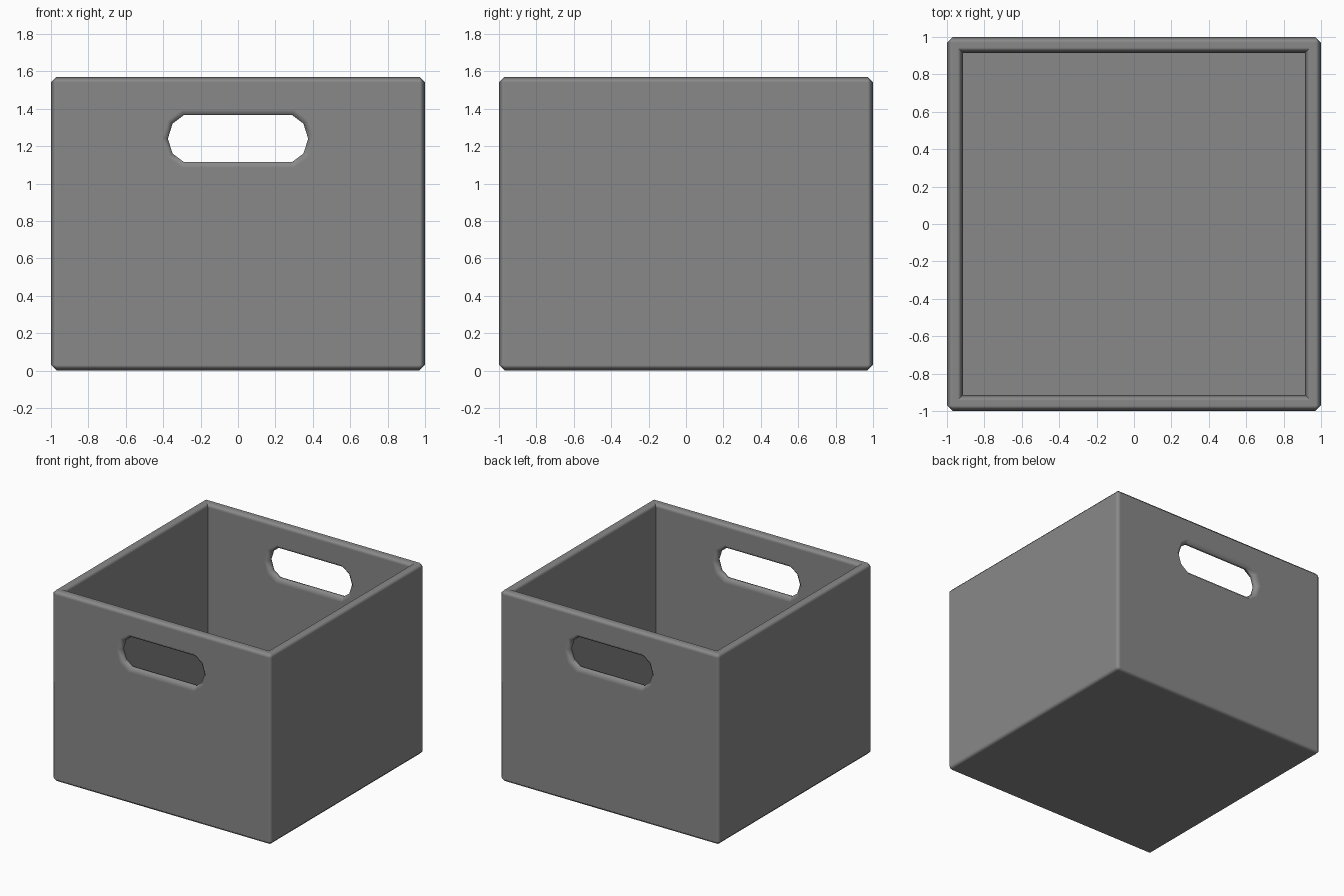
import bpy, bmesh, math

if "Cube" in bpy.data.objects:
    bpy.data.objects.remove(bpy.data.objects["Cube"])

HEIGHT, WALL, BEVEL = 1.57, 0.085, 0.03


def block(name, half, z0, z1):
    bpy.ops.mesh.primitive_cube_add(size=1, location=(0, 0, (z0 + z1) / 2))
    ob = bpy.context.object
    ob.name = name
    ob.scale = (2 * half, 2 * half, z1 - z0)
    bpy.ops.object.transform_apply(location=True, scale=True)
    return ob


def cut(target, cutter):
    mod = target.modifiers.new("cut", 'BOOLEAN')
    mod.operation, mod.object, mod.solver = 'DIFFERENCE', cutter, 'EXACT'
    bpy.context.view_layer.objects.active = target
    bpy.ops.object.modifier_apply(modifier=mod.name)
    bpy.data.objects.remove(cutter, do_unlink=True)


# Open box with a hollow interior
box = block("storage_box", 1.0, 0, HEIGHT)
cut(box, block("interior_cutter", 1.0 - WALL, WALL, HEIGHT + 0.5))

# Handle slot through the front and back walls
quarter = [(0.29, 0.125), (0.35, 0.08), (0.375, 0.0)]
right = quarter + [(x, -z) for x, z in quarter[1::-1]]
outline = right + [(-x, -z) for x, z in right]
bm = bmesh.new()
face = bm.faces.new([bm.verts.new((x, -1.5, z + 1.24)) for x, z in outline])
ext = bmesh.ops.extrude_face_region(bm, geom=[face], use_keep_orig=True)
for v in ext["geom"]:
    if isinstance(v, bmesh.types.BMVert):
        v.co.y = 1.5
bmesh.ops.recalc_face_normals(bm, faces=bm.faces)
mesh = bpy.data.meshes.new("handle_cutter")
bm.to_mesh(mesh)
bm.free()
slot = bpy.data.objects.new("handle_cutter", mesh)
bpy.context.collection.objects.link(slot)
cut(box, slot)

# Chamfer every outward edge: shell, rim and handle openings
bm = bmesh.new()
bm.from_mesh(box.data)
bmesh.ops.remove_doubles(bm, verts=bm.verts, dist=0.0005)
edges = [e for e in bm.edges if len(e.link_faces) == 2 and e.is_convex
         and e.calc_face_angle() > math.radians(60)]
bmesh.ops.bevel(bm, geom=edges, offset=BEVEL, offset_type='OFFSET', segments=1,
                profile=0.5, affect='EDGES', clamp_overlap=False)
bm.to_mesh(box.data)
bm.free()

# Smooth chamfers while the large walls stay flat
bpy.ops.object.select_all(action='DESELECT')
box.select_set(True)
bpy.context.view_layer.objects.active = box
bpy.ops.object.shade_smooth_by_angle(angle=math.radians(60))
weighted = box.modifiers.new("flat_walls", 'WEIGHTED_NORMAL')
weighted.weight = 100
weighted.keep_sharp = True

# Dark grey finish
mat = bpy.data.materials.new("dark_grey")
mat.diffuse_color = (0.25, 0.25, 0.25, 1)
mat.use_nodes = True
mat.node_tree.nodes["Principled BSDF"].inputs["Base Color"].default_value = mat.diffuse_color
box.data.materials.clear()
box.data.materials.append(mat)
